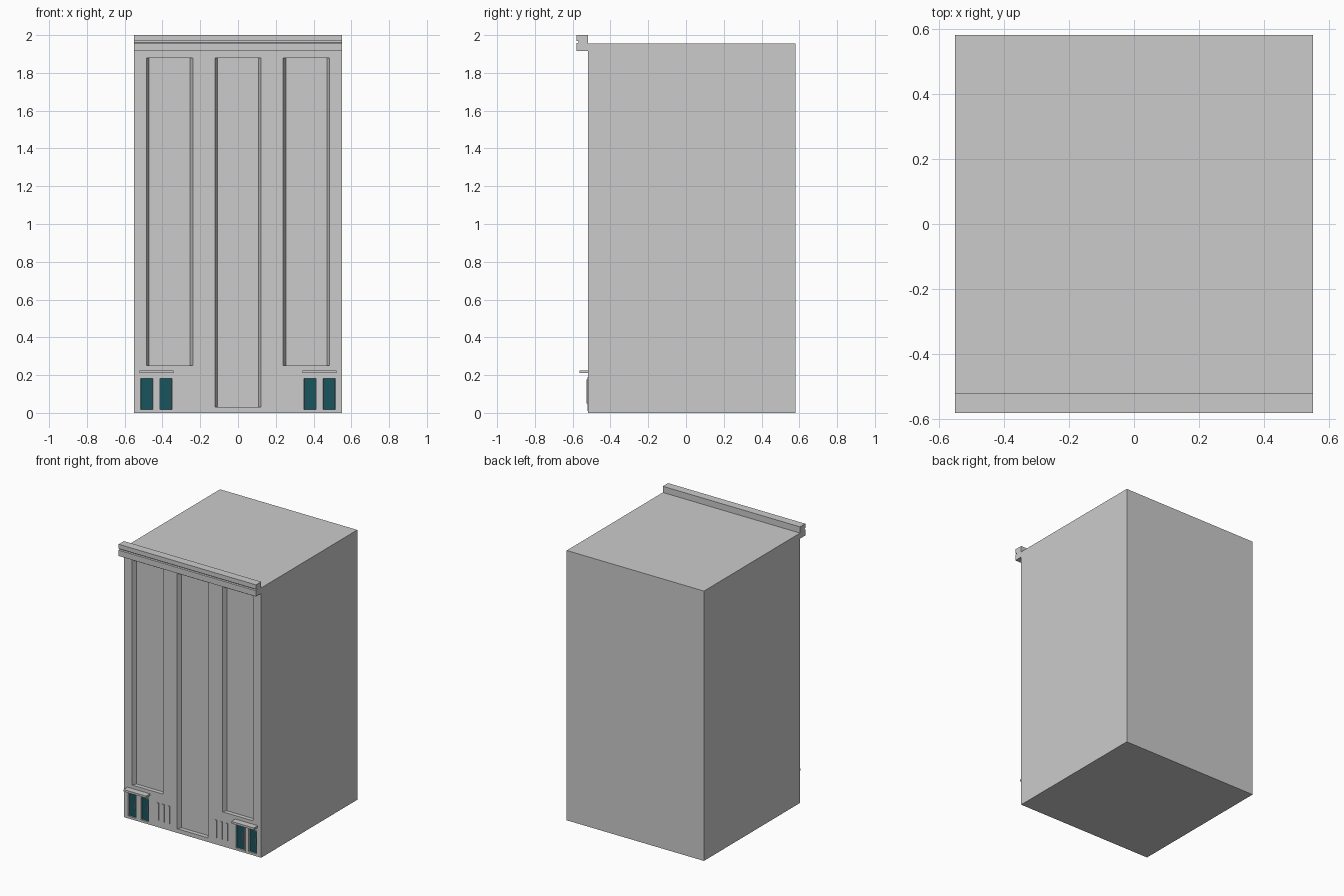
import bpy
import bmesh

if "Cube" in bpy.data.objects:
    bpy.data.objects.remove(bpy.data.objects["Cube"])

FRONT, BACK, HALF = -0.52, 0.58, 0.55


def material(name, color):
    mat = bpy.data.materials.new(name)
    mat.use_nodes = True
    mat.diffuse_color = (*color, 1)
    mat.node_tree.nodes["Principled BSDF"].inputs["Base Color"].default_value = (*color, 1)
    return mat


concrete = material("grey_concrete", (0.6, 0.6, 0.6))
teal = material("teal_door", (0.01, 0.09, 0.11))
pale = material("pale_handle", (0.8, 0.8, 0.8))


def prism(name, profile, axis, start, end, mat):
    """Extrude a closed 2D profile along x (profile y, z) or z (profile x, y)."""
    bm = bmesh.new()
    place = (lambda p, t: (t, *p)) if axis == "x" else (lambda p, t: (*p, t))
    a = [bm.verts.new(place(p, start)) for p in profile]
    b = [bm.verts.new(place(p, end)) for p in profile]
    bm.faces.new(a)
    bm.faces.new(b)
    for i in range(len(a)):
        j = (i + 1) % len(a)
        bm.faces.new((a[i], a[j], b[j], b[i]))
    bmesh.ops.recalc_face_normals(bm, faces=bm.faces)
    mesh = bpy.data.meshes.new(name)
    bm.to_mesh(mesh)
    bm.free()
    mesh.materials.append(mat)
    obj = bpy.data.objects.new(name, mesh)
    bpy.context.collection.objects.link(obj)
    return obj


def box(name, x0, x1, y0, y1, z0, z1, mat):
    return prism(name, [(x0, y0), (x1, y0), (x1, y1), (x0, y1)], "z", z0, z1, mat)


def carve(target, x0, x1, z0, z1, depth, splay):
    """Cut a recess with splayed jambs into the front wall."""
    out = 0.02
    slope = splay * out / depth
    cutter = prism("recess_cutter",
                   [(x0 - slope, FRONT - out), (x1 + slope, FRONT - out),
                    (x1 - splay, FRONT + depth), (x0 + splay, FRONT + depth)],
                   "z", z0, z1, concrete)
    cutter.hide_render = True
    mod = target.modifiers.new("recess", "BOOLEAN")
    mod.operation = "DIFFERENCE"
    mod.solver = "EXACT"
    mod.object = cutter
    bpy.context.view_layer.objects.active = target
    bpy.ops.object.modifier_apply(modifier=mod.name)
    bpy.data.objects.remove(cutter)


# Main block with three tall recessed bays
building = box("building", -HALF, HALF, FRONT, BACK, 0, 1.955, concrete)
for centre, bottom in ((-0.362, 0.25), (0, 0.03), (0.362, 0.25)):
    carve(building, centre - 0.123, centre + 0.123, bottom, 1.88, 0.03, 0.014)

# Cornice with a narrow groove along its face
prism("cornice", [(FRONT, 1.915), (-0.58, 1.915), (-0.58, 1.957), (-0.57, 1.96),
                  (-0.57, 1.968), (-0.58, 1.968), (-0.58, 2), (FRONT, 2)],
      "x", -HALF, HALF, concrete)

for side, label in ((-1, "right"), (1, "left")):
    # Double doors in shallow recesses with raised frames
    for number, offset in enumerate((0.382, 0.483)):
        x = side * offset
        tag = f"{label}_{number + 1}"
        carve(building, x - 0.032, x + 0.032, 0.018, 0.182, 0.015, 0.001)
        box(f"door_{tag}", x - 0.031, x + 0.031, FRONT + 0.01, FRONT + 0.02,
            0.018, 0.182, teal)
        box(f"handle_{tag}", x + 0.014, x + 0.018, FRONT + 0.002, FRONT + 0.01,
            0.075, 0.13, pale)
        for edge in (-1, 1):
            a, b = sorted((x + edge * 0.032, x + edge * 0.041))
            box(f"door_jamb_{tag}", a, b, FRONT - 0.002, FRONT, 0.01, 0.19, concrete)
        for low, high in ((0.01, 0.018), (0.182, 0.19)):
            box(f"door_rail_{tag}", x - 0.032, x + 0.032, FRONT - 0.002, FRONT,
                low, high, concrete)

    # Flat canopy over the doors
    x = side * 0.432
    box(f"canopy_{label}", x - 0.09, x + 0.09, -0.565, FRONT, 0.21, 0.225, concrete)

    # Vertical vent slats
    for offset in (0.188, 0.233, 0.277):
        x = side * offset
        box(f"vent_{label}", x - 0.007, x + 0.007, FRONT - 0.006, FRONT,
            0.05, 0.178, concrete)
